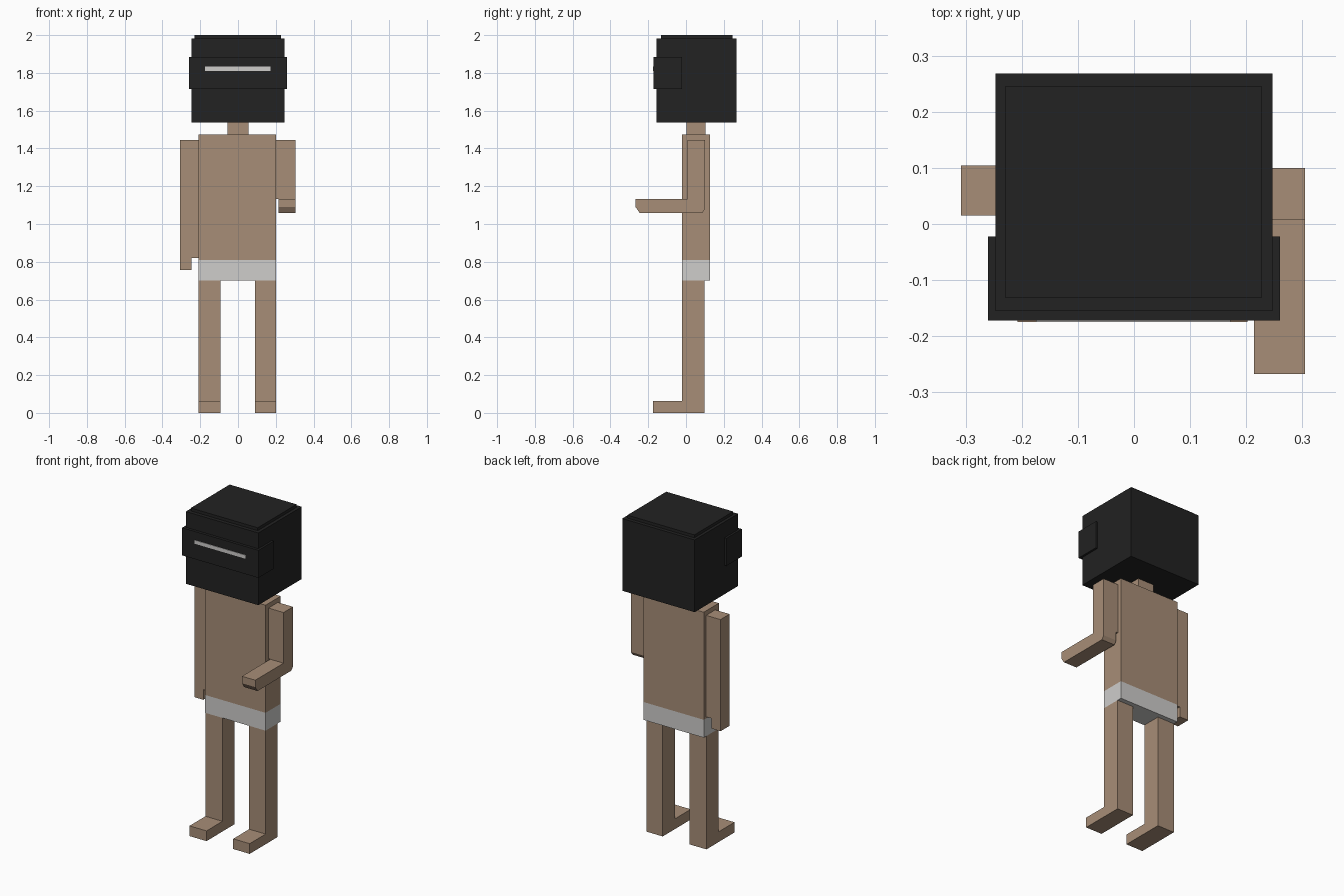
import bpy, bmesh

if "Cube" in bpy.data.objects:
    bpy.data.objects.remove(bpy.data.objects["Cube"])


def material(name, rgb):
    m = bpy.data.materials.new(name)
    m.diffuse_color = (*rgb, 1)
    m.use_nodes = True
    m.node_tree.nodes["Principled BSDF"].inputs["Base Color"].default_value = m.diffuse_color
    return m


SKIN = material("skin tan", (0.39, 0.27, 0.185))
WHITE = material("off white", (0.62, 0.61, 0.60))
BLACK = material("helmet black", (0.016, 0.016, 0.016))


def extrude(name, profile, x0, x1, mat):
    """Extrude a (y, z) side profile from x0 to x1."""
    bm = bmesh.new()
    face = bm.faces.new([bm.verts.new((x0, y, z)) for y, z in profile])
    ext = bmesh.ops.extrude_face_region(bm, geom=[face])
    verts = [g for g in ext["geom"] if isinstance(g, bmesh.types.BMVert)]
    bmesh.ops.translate(bm, verts=verts, vec=(x1 - x0, 0, 0))
    bmesh.ops.recalc_face_normals(bm, faces=bm.faces)
    mesh = bpy.data.meshes.new(name)
    bm.to_mesh(mesh)
    bm.free()
    mesh.materials.append(mat)
    ob = bpy.data.objects.new(name, mesh)
    bpy.context.collection.objects.link(ob)
    return ob


def box(name, x, y, z, mat):
    return extrude(name, [(y[0], z[0]), (y[1], z[0]), (y[1], z[1]), (y[0], z[1])],
                   x[0], x[1], mat)


# Helmet: cube, raised lid, wrap-around visor band and eye slit
box("helmet", (-0.247, 0.247), (-0.155, 0.268), (1.537, 1.982), BLACK)
box("helmet_lid", (-0.229, 0.227), (-0.132, 0.246), (1.975, 2.0), BLACK)
box("visor_band", (-0.26, 0.26), (-0.172, -0.022), (1.715, 1.885), BLACK)
box("eye_slit", (-0.175, 0.172), (-0.175, -0.171), (1.811, 1.833), WHITE)

# Body
box("neck", (-0.055, 0.055), (0.003, 0.103), (1.46, 1.55), SKIN)
box("torso", (-0.21, 0.202), (-0.02, 0.127), (0.81, 1.473), SKIN)
box("shorts", (-0.21, 0.202), (-0.02, 0.127), (0.70, 0.81), WHITE)

# Legs with feet, as one L-shaped side profile each
leg = [(-0.175, 0), (0.098, 0), (0.098, 0.70), (-0.02, 0.70), (-0.02, 0.063), (-0.175, 0.063)]
for side, x0, x1 in (("left", 0.09, 0.202), ("right", -0.208, -0.092)):
    extrude(side + "_leg", leg, x0, x1, SKIN)

# Hanging arm with a narrower hand on the outside
box("hanging_arm", (-0.308, -0.21), (0.015, 0.104), (0.82, 1.445), SKIN)
box("hanging_hand", (-0.308, -0.247), (0.015, 0.104), (0.757, 0.82), SKIN)

# Bent arm: upper arm, and a forearm with chamfered lower corners
box("bent_upper_arm", (0.202, 0.305), (0.008, 0.1), (1.133, 1.445), SKIN)
forearm = [(-0.267, 1.133), (-0.267, 1.09), (-0.245, 1.058), (0.085, 1.058),
           (0.1, 1.08), (0.1, 1.133)]
extrude("bent_forearm", forearm, 0.214, 0.305, SKIN)
